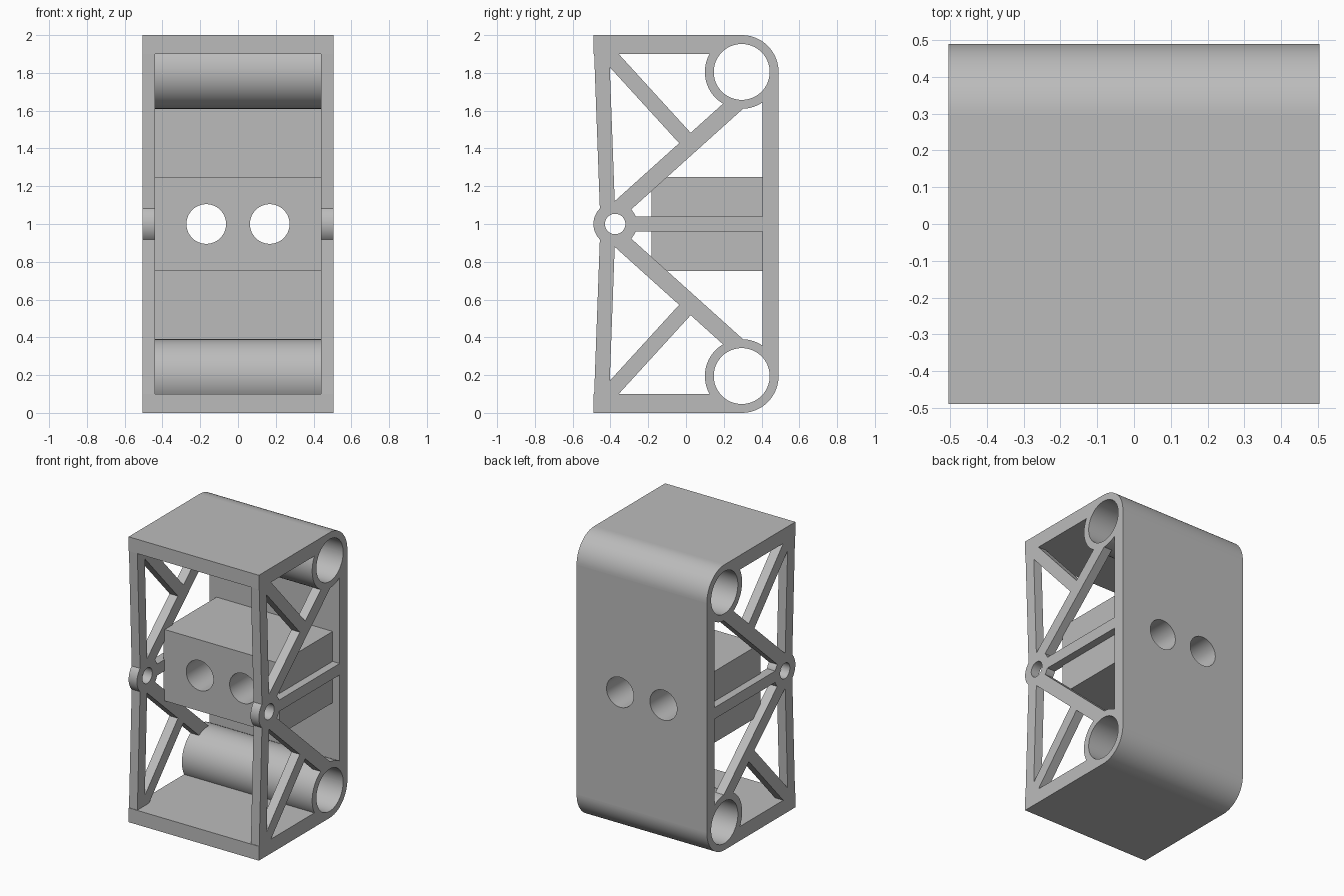
import bpy, bmesh
from math import radians, hypot
from mathutils import Matrix, Vector

cube = bpy.data.objects.get("Cube")
if cube:
    bpy.data.objects.remove(cube, do_unlink=True)

grey = bpy.data.materials.new("plain_grey")
grey.use_nodes = True
colour = (0.5, 0.5, 0.5, 1)
grey.diffuse_color = colour
grey.node_tree.nodes["Principled BSDF"].inputs["Base Color"].default_value = colour

HALF, INNER = 0.505, 0.44          # half width, inner face of the side trusses
TUBE_Y, TUBE_Z, TUBE_R = 0.295, 0.805, 0.195   # heights measured from mid height
HUB_Y = -0.375


def make(name, bm):
    bmesh.ops.recalc_face_normals(bm, faces=bm.faces)
    mesh = bpy.data.meshes.new(name)
    bm.to_mesh(mesh)
    bm.free()
    mesh.materials.append(grey)
    obj = bpy.data.objects.new(name, mesh)
    bpy.context.collection.objects.link(obj)
    return obj


def prism(name, profile, x0, x1):
    """Extrude a (y, z) profile along x."""
    bm = bmesh.new()
    face = bm.faces.new([bm.verts.new((x0, y, z + 1)) for y, z in profile])
    moved = bmesh.ops.extrude_face_region(bm, geom=[face])["geom"]
    bmesh.ops.translate(bm, vec=(x1 - x0, 0, 0),
                        verts=[g for g in moved if isinstance(g, bmesh.types.BMVert)])
    return make(name, bm)


def slab(name, y0, y1, z0, z1, x0=-HALF, x1=HALF):
    return prism(name, [(y0, z0), (y1, z0), (y1, z1), (y0, z1)], x0, x1)


def strut(name, a, b, width, x0, x1):
    a, b = Vector(a), Vector(b)
    d = (b - a).normalized() * width / 2
    n = Vector((-d.y, d.x))
    return prism(name, [a + n, b + n, b - n, a - n], x0, x1)


def cylinder(name, centre, radius, length, axis="Y"):
    """Cylinder along x (axis Y rotation) or y (axis X rotation)."""
    bm = bmesh.new()
    spin = Matrix.Translation(centre) @ Matrix.Rotation(radians(90), 4, axis)
    bmesh.ops.create_cone(bm, cap_ends=True, segments=96, radius1=radius,
                          radius2=radius, depth=length, matrix=spin)
    return make(name, bm)


def combine(target, other, operation):
    mod = target.modifiers.new(operation, "BOOLEAN")
    mod.operation, mod.solver, mod.object = operation, "EXACT", other
    bpy.context.view_layer.objects.active = target
    bpy.ops.object.modifier_apply(modifier=mod.name)
    bpy.data.objects.remove(other, do_unlink=True)


# Back wall is the base that the other parts are fused to
body = slab("bracket_body", 0.405, 0.49, -TUBE_Z, TUBE_Z)
parts = [slab("centre_block", -0.183, 0.45, -0.25, 0.25, -INNER - 0.01, INNER + 0.01)]

# End plates and tubes, mirrored top and bottom
for s in (1, -1):
    parts.append(slab("end_plate", -0.49, TUBE_Y, s * 0.9, s))
    parts.append(cylinder("tube", (0, TUBE_Y, 1 + s * TUBE_Z), TUBE_R, 2 * HALF))

# Side trusses, mirrored left and right
for side in (1, -1):
    x0, x1 = side * INNER, side * HALF
    parts.append(cylinder("pivot_hub", ((x0 + x1) / 2, HUB_Y, 1), 0.115, HALF - INNER))
    parts.append(slab("middle_rib", HUB_Y, 0.45, -0.04, 0.04, x0, x1))
    for s in (1, -1):
        parts.append(prism("front_column", [(-0.488, s * 0.95), (-0.408, s * 0.95),
                                            (-0.373, 0), (-0.453, 0)], x0, x1))
        parts.append(strut("long_strut", (HUB_Y, s * 0.062), (TUBE_Y, s * 0.665),
                           0.091, x0, x1))
        parts.append(strut("short_strut", (-0.43, s * 0.92), (0.0, s * 0.449),
                           0.082, x0, x1))

for part in parts:
    combine(body, part, "UNION")

# Bores through the tubes, hubs and block
bores = [cylinder("tube_bore", (0, TUBE_Y, 1 + s * TUBE_Z), 0.148, 2) for s in (1, -1)]
bores.append(cylinder("hub_bore", (0, HUB_Y, 1), 0.054, 2))
bores += [cylinder("block_bore", (s * 0.168, 0.2, 1), 0.105, 2, "X") for s in (1, -1)]
for bore in bores:
    combine(body, bore, "DIFFERENCE")

bpy.ops.object.select_all(action="DESELECT")
body.select_set(True)
bpy.context.view_layer.objects.active = body
bpy.ops.object.shade_smooth_by_angle(angle=radians(30))
